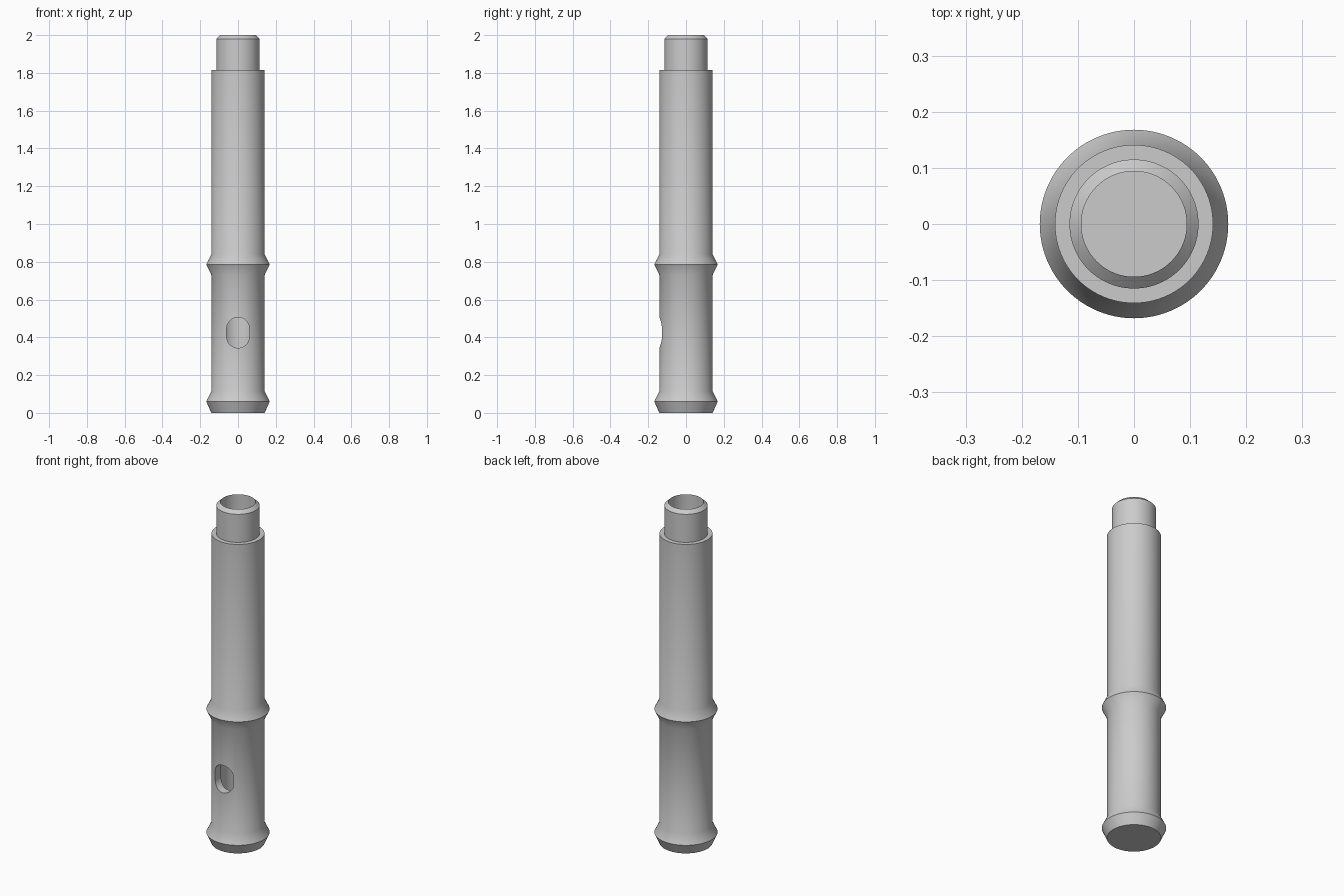
import bpy, bmesh, math

if "Cube" in bpy.data.objects:
    bpy.data.objects.remove(bpy.data.objects["Cube"])

SEG = 96

grey = bpy.data.materials.new("plain_grey")
grey.diffuse_color = (0.6, 0.6, 0.6, 1)
grey.use_nodes = True
grey.node_tree.nodes["Principled BSDF"].inputs["Base Color"].default_value = grey.diffuse_color


def make_object(name, bm):
    bmesh.ops.recalc_face_normals(bm, faces=bm.faces)
    me = bpy.data.meshes.new(name)
    bm.to_mesh(me)
    bm.free()
    ob = bpy.data.objects.new(name, me)
    bpy.context.collection.objects.link(ob)
    return ob


def lathe(name, profile):
    """Closed solid of revolution from (radius, z) pairs, capped at both ends."""
    bm = bmesh.new()
    rings = [[bm.verts.new((r * math.cos(2 * math.pi * i / SEG),
                            r * math.sin(2 * math.pi * i / SEG), z))
              for i in range(SEG)] for r, z in profile]
    for a, b in zip(rings, rings[1:]):
        for i in range(SEG):
            j = (i + 1) % SEG
            bm.faces.new((a[i], a[j], b[j], b[i]))
    bm.faces.new(rings[0])
    bm.faces.new(rings[-1])
    return make_object(name, bm)


# Hollow tube: outside from the foot up, over the rim, down the bore to its floor
tube = lathe("tube_body", [
    (0.141, 0.0), (0.168, 0.06), (0.141, 0.115),      # foot collar
    (0.141, 0.73), (0.168, 0.785), (0.141, 0.84),     # middle collar
    (0.141, 1.815), (0.115, 1.815),                   # shoulder
    (0.115, 1.98), (0.094, 2.0),                      # spigot and chamfer
    (0.094, 0.06)])                                   # bore
tube.data.materials.append(grey)

# Rounded slot cutter through the front wall
bm = bmesh.new()
R, N = 0.06, 48
front, back = [], []
for i in range(N):
    a = 2 * math.pi * (i + 0.5) / N
    x = R * math.cos(a)
    z = 0.425 + R * math.sin(a) + math.copysign(0.021, math.sin(a))
    front.append(bm.verts.new((x, -0.3, z)))
    back.append(bm.verts.new((x, 0.0, z)))
for i in range(N):
    j = (i + 1) % N
    bm.faces.new((front[i], front[j], back[j], back[i]))
bm.faces.new(front)
bm.faces.new(back)
cutter = make_object("slot_cutter", bm)
cutter.hide_render = True

mod = tube.modifiers.new("slot", 'BOOLEAN')
mod.operation = 'DIFFERENCE'
mod.solver = 'EXACT'
mod.object = cutter
bpy.context.view_layer.objects.active = tube
tube.select_set(True)
cutter.select_set(False)
bpy.ops.object.modifier_apply(modifier=mod.name)
bpy.data.objects.remove(cutter)

bpy.ops.object.shade_smooth_by_angle(angle=math.radians(30))
